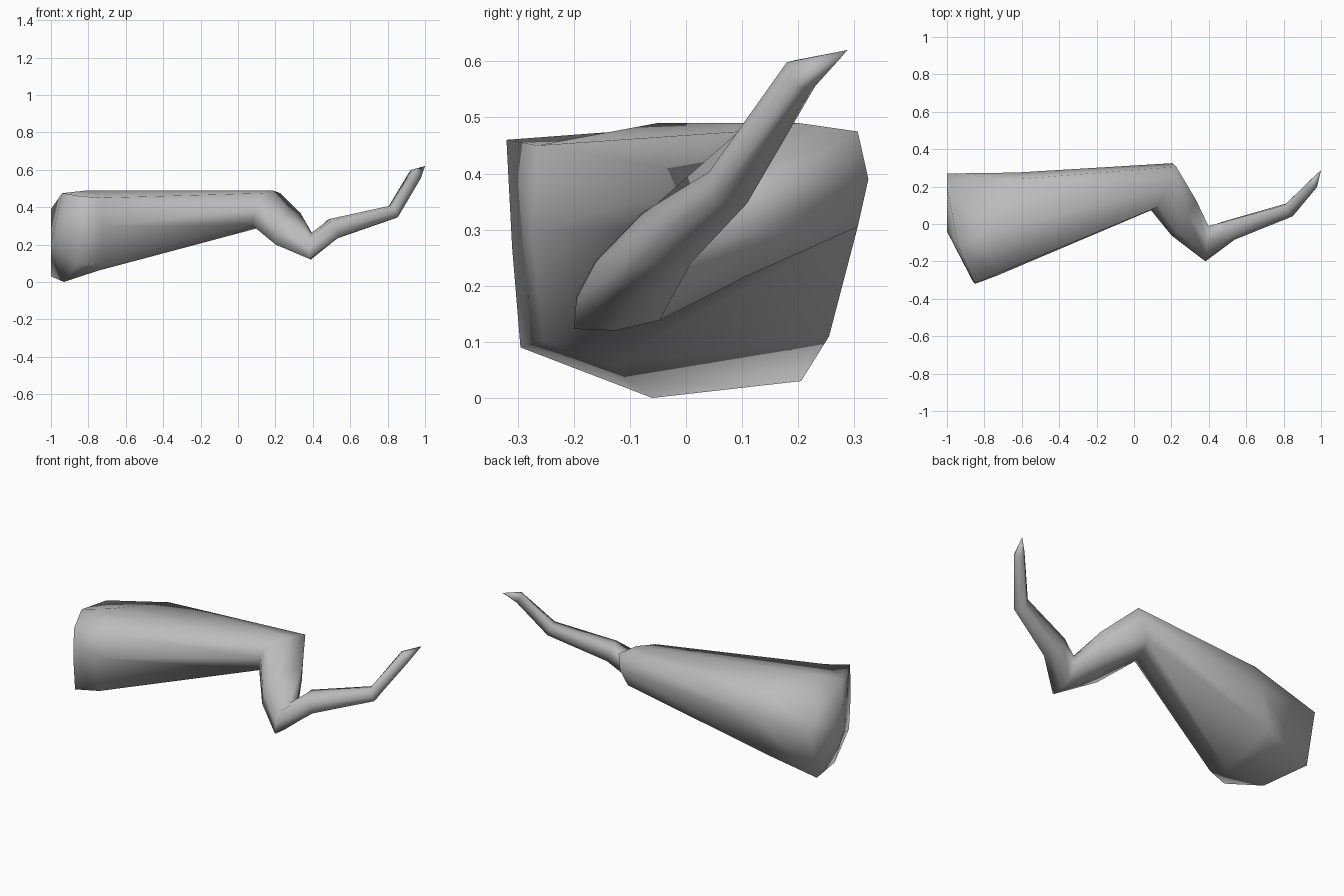
import bpy, bmesh, math
from mathutils import Vector

cube = bpy.data.objects.get("Cube")
if cube:
    bpy.data.objects.remove(cube, do_unlink=True)

# Single grey material
grey = bpy.data.materials.new("plain_grey")
grey.use_nodes = True
colour = (0.5, 0.5, 0.5, 1)
grey.diffuse_color = colour
grey.node_tree.nodes["Principled BSDF"].inputs["Base Color"].default_value = colour

SIDES = 8


def squarish_ring(centre, side, up):
    """Eight-sided section with full corners, spanned by two half axes."""
    c, v, u = Vector(centre), Vector(side), Vector(up)
    points = []
    for i in range(SIDES):
        a = math.tau * i / SIDES
        bulge = 1.2 if i % 2 else 1
        points.append(c + (v * math.cos(a) + u * math.sin(a)) * bulge)
    return points


# Irregular wide root end, anticlockwise seen from the tip
root = [
    (-1, .27, .32), (-1, .2, .39), (-.94, -.12, .475), (-.85, -.32, .46),
    (-.86, -.31, .27), (-.86, -.295, .09), (-.93, -.06, 0), (-1, .205, .03)]

# Shoulder just past the root
shoulder = [
    (-.63, .275, .32), (-.62, .24, .465), (-.8, -.05, .49), (-.73, -.265, .45),
    (-.73, -.275, .3), (-.73, -.255, .1), (-.75, -.14, .06), (-.7, .255, .11)]

# Sections along the bent limb: centre, side half axis, up half axis
sections = [
    ((.15, .2, .39), (.055, .125, 0), (.035, 0, .1)),
    ((.267, .032, .285), (.058, .1, .01), (.02, .01, .09)),
    ((.39, -.105, .19), (.009, .09, .009), (0, .022, .07)),
    ((.51, -.035, .285), (-.02, .052, 0), (-.02, 0, .052)),
    ((.83, .075, .375), (-.015, .035, 0), (-.015, -.005, .033)),
    ((.95, .205, .577), (-.018, .02, 0), (-.015, -.01, .025)),
]

bm = bmesh.new()
outlines = [root, shoulder] + [squarish_ring(*s) for s in sections]
rings = [[bm.verts.new(p) for p in outline] for outline in outlines]

# Skin between neighbouring sections
for a, b in zip(rings, rings[1:]):
    for i in range(SIDES):
        j = (i + 1) % SIDES
        bm.faces.new((a[i], a[j], b[j], b[i]))

# Closed root and pointed tip
for ring, apex in ((rings[0], (-1, -.04, .2)), (rings[-1], (1, .288, .62))):
    peak = bm.verts.new(apex)
    for i in range(SIDES):
        bm.faces.new((ring[i], ring[(i + 1) % SIDES], peak))

bmesh.ops.recalc_face_normals(bm, faces=bm.faces)
for f in bm.faces:
    f.smooth = True

mesh = bpy.data.meshes.new("bent_limb")
bm.to_mesh(mesh)
bm.free()
mesh.materials.append(grey)
limb = bpy.data.objects.new("bent_limb", mesh)
bpy.context.collection.objects.link(limb)
